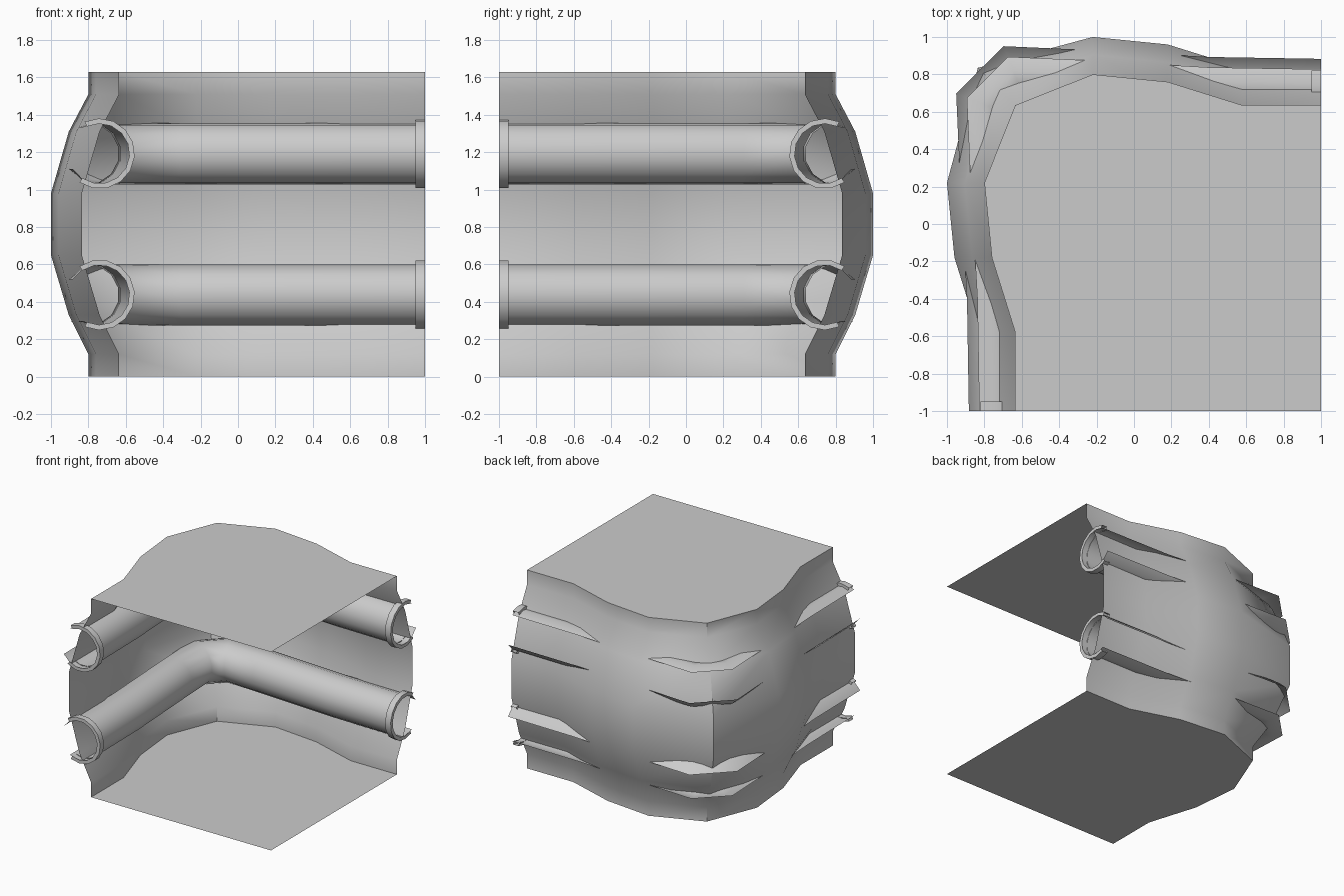
import bpy, math
from mathutils import Vector

if "Cube" in bpy.data.objects:
    bpy.data.objects.remove(bpy.data.objects["Cube"])

H = 1.63


def make_object(name, verts, faces, angle=45):
    me = bpy.data.meshes.new(name)
    me.from_pydata(verts, [], faces)
    me.update()
    ob = bpy.data.objects.new(name, me)
    bpy.context.collection.objects.link(ob)
    bpy.ops.object.select_all(action='DESELECT')
    ob.select_set(True)
    bpy.context.view_layer.objects.active = ob
    bpy.ops.object.shade_smooth_by_angle(angle=math.radians(angle))
    return ob


def grid_faces(rows, cols, start=0):
    return [(start + i * cols + j, start + (i + 1) * cols + j,
             start + (i + 1) * cols + j + 1, start + i * cols + j + 1)
            for i in range(rows - 1) for j in range(cols - 1)]


def mirrored(half):
    # reflect a plan path across the corner diagonal
    return half + [(-y, -x) for x, y in reversed(half)]


# plan outline of the wall: left run, corner point, back run
left = [(-.635, -1), (-.635, -.58), (-.76, -.18), (-.80, .22)]
back = [(-y, -x) for x, y in reversed(left)]
levels = [(0, 0), (.12, 0), (.33, .105), (.65, .2),
          (.98, .2), (1.31, .105), (1.51, 0), (H, 0)]


def outline(bulge):
    return ([(x - bulge, y) for x, y in left]
            + [(-.635 - bulge, .635 + bulge)]
            + [(x, y + bulge) for x, y in back])


# bulging outer wall
verts = [(x, y, z) for z, b in levels for x, y in outline(b)]
faces = [tuple(reversed(f)) for f in grid_faces(len(levels), 9)]
make_object("bulging_wall", verts, faces)

# flat floor and ceiling
cap = outline(0) + [(1, -1)]
make_object("floor", [(x, y, 0) for x, y in cap], [tuple(range(10))])
make_object("ceiling", [(x, y, H) for x, y in cap], [tuple(reversed(range(10)))])


def sweep(path, section):
    # mitred sweep of an (outward, z) section along a plan path
    pts = [Vector(p) for p in path]
    norms = []
    for a, b in zip(pts, pts[1:]):
        d = (b - a).normalized()
        norms.append(Vector((-d.y, d.x)))
    norms[0], norms[-1] = Vector((-1, 0)), Vector((0, 1))
    out = []
    for i, p in enumerate(pts):
        n1, n2 = norms[max(i - 1, 0)], norms[min(i, len(norms) - 1)]
        n = (n1 + n2).normalized()
        n = n / n.dot(n1)
        out += [(p.x + n.x * o, p.y + n.y * o, z) for o, z in section]
    return out


def arc(r, a0, a1, zc, flip, n=11):
    # angles are measured from the inward direction
    res = []
    for k in range(n):
        a = math.radians(a0 + (a1 - a0) * k / (n - 1))
        z = zc + r * math.sin(a)
        res.append((-r * math.cos(a), H - z if flip else z))
    return res


# open-backed pipes with a collar at each end
pipe_path = mirrored([(-.74, -1), (-.75, -.4), (-.79, .3), (-.805, .64)])
ZC = 1.193
for label, flip in (("upper", False), ("lower", True)):
    sec = arc(.165, -150, 122, ZC, flip)
    make_object(label + "_pipe", sweep(pipe_path, sec),
                grid_faces(len(pipe_path), len(sec)), 60)
    outer = arc(.188, -125, 115, ZC, flip)
    inner = arc(.160, -125, 115, ZC, flip)
    n = len(outer)
    for side, ends in (("left", [(-.74, -1), (-.74, -.95)]),
                       ("back", [(.95, .74), (1, .74)])):
        rings = []
        for x, y in ends:
            for s in (inner, outer):
                rings.append([(x - o, y, z) if side == "left" else (x, y + o, z)
                              for o, z in s])
        order = [rings[0], rings[1], rings[3], rings[2]]
        make_object(f"{label}_{side}_collar", [v for r in order for v in r],
                    grid_faces(4, n))
